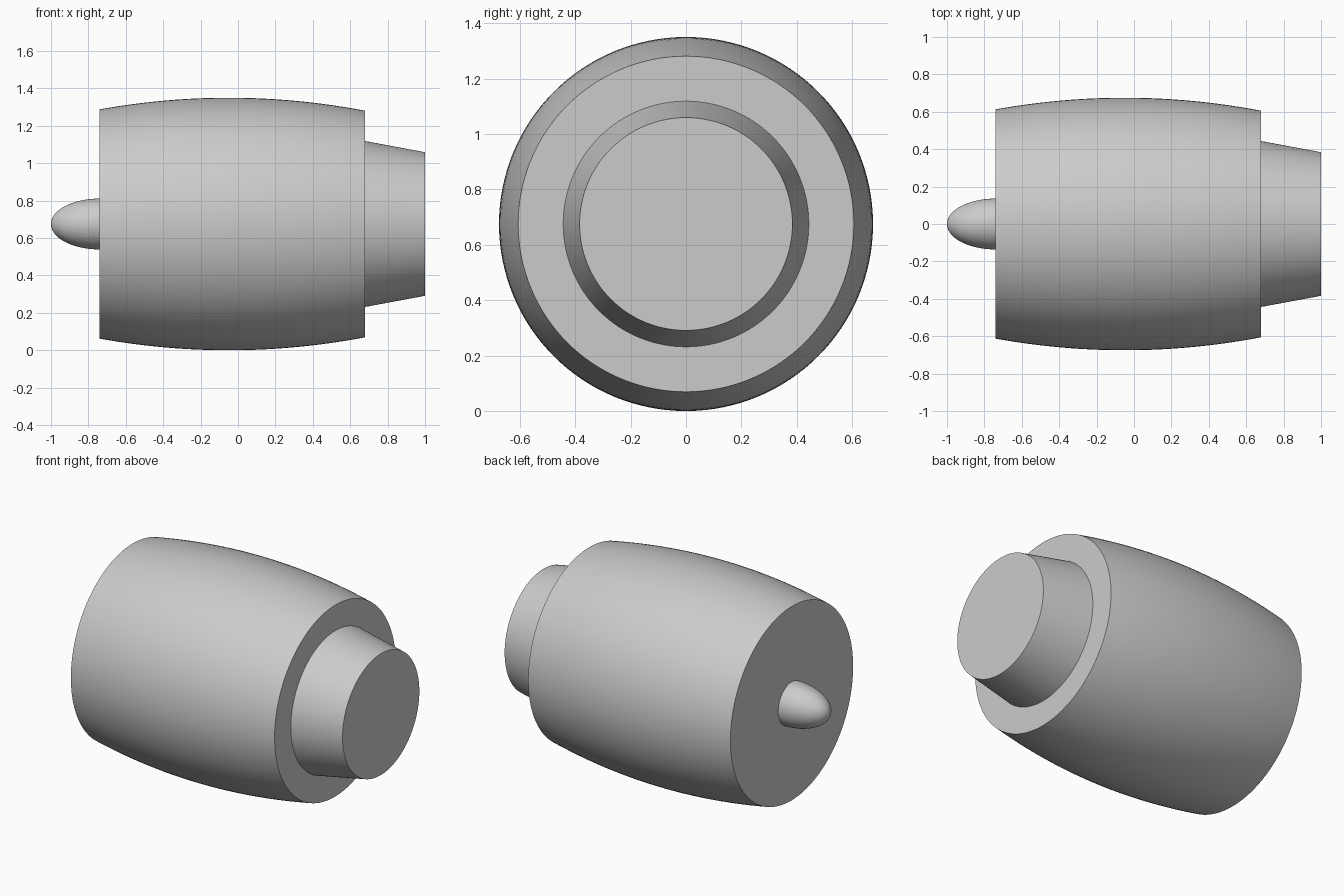
import bpy, bmesh, math

if "Cube" in bpy.data.objects:
    bpy.data.objects.remove(bpy.data.objects["Cube"])

AXIS_Z = 0.675
SEG = 128

grey = bpy.data.materials.new("light grey")
grey.diffuse_color = (0.6, 0.6, 0.6, 1)
grey.use_nodes = True
grey.node_tree.nodes["Principled BSDF"].inputs["Base Color"].default_value = grey.diffuse_color


def lathe(name, profile):
    """Closed solid of revolution about the x axis from (x, radius) points."""
    bm = bmesh.new()
    rings = []
    for x, r in profile:
        if r < 1e-6:
            rings.append([bm.verts.new((x, 0, 0))])
        else:
            rings.append([bm.verts.new((x, r * math.cos(2 * math.pi * i / SEG),
                                        r * math.sin(2 * math.pi * i / SEG)))
                          for i in range(SEG)])
    for a, b in zip(rings, rings[1:]):
        for i in range(SEG):
            j = (i + 1) % SEG
            if len(a) == 1:
                bm.faces.new((a[0], b[i], b[j]))
            else:
                bm.faces.new((a[i], b[i], b[j], a[j]))
    for ring in (rings[0], rings[-1]):
        if len(ring) > 1:
            bm.faces.new(ring)
    bmesh.ops.recalc_face_normals(bm, faces=bm.faces)
    mesh = bpy.data.meshes.new(name)
    bm.to_mesh(mesh)
    bm.free()
    mesh.materials.append(grey)
    obj = bpy.data.objects.new(name, mesh)
    obj.location.z = AXIS_Z
    bpy.context.collection.objects.link(obj)
    bpy.ops.object.select_all(action='DESELECT')
    obj.select_set(True)
    bpy.context.view_layer.objects.active = obj
    bpy.ops.object.shade_smooth_by_angle(angle=math.radians(30))
    return obj


# Bulging engine casing with flat ends
N = 24
xs = [-0.74 + 1.42 * i / N for i in range(N + 1)]
lathe("engine_casing", [(x, 0.675 - 0.13 * (x + 0.05) ** 2) for x in xs])

# Tapered exhaust, set slightly into the casing
lathe("exhaust_nozzle", [(0.66, 0.447), (1.0, 0.384)])

# Half-ellipsoid nose spinner, set slightly into the casing
M = 20
nose = [(-0.74 - 0.26 * math.cos(t), 0.136 * math.sin(t))
        for t in (math.pi / 2 * i / M for i in range(M + 1))]
lathe("nose_spinner", nose + [(-0.72, 0.136)])
